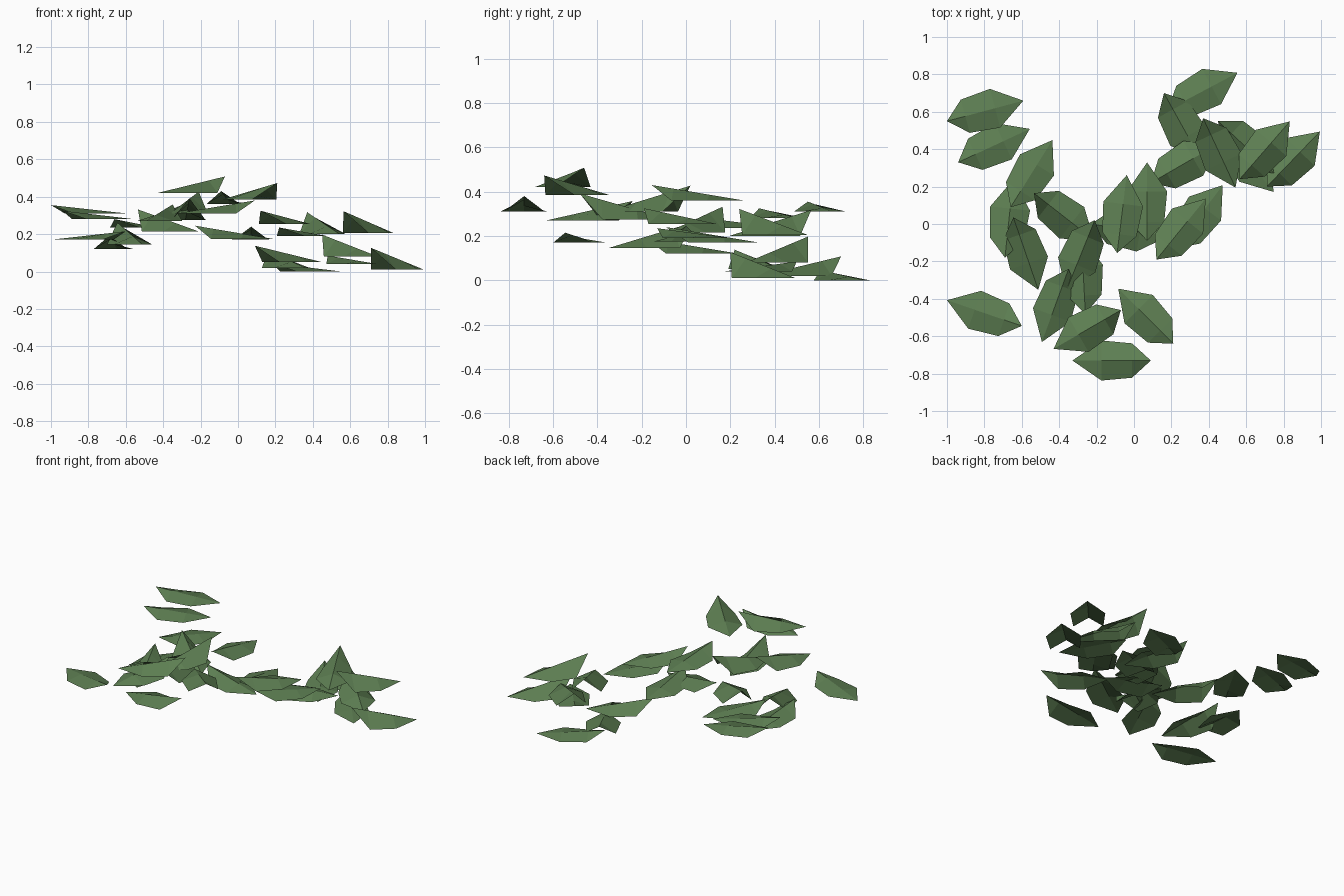
import bpy
from math import radians, cos, sin, sqrt

if "Cube" in bpy.data.objects:
    bpy.data.objects.remove(bpy.data.objects["Cube"])

green = bpy.data.materials.new("leaf_green")
green.diffuse_color = (0.11, 0.21, 0.085, 1)
green.use_nodes = True
green.node_tree.nodes["Principled BSDF"].inputs["Base Color"].default_value = green.diffuse_color

RIB = 0.425                               # midrib length shared by all leaves
STATIONS = [(0.24, 0.092), (0.63, 0.107)]  # (fraction along rib, half width)


def leaf_mesh(name, rise):
    """Folded sheet along +x: raised stem end, straight midrib, flat rim."""
    length = sqrt(RIB ** 2 - rise ** 2)
    verts = [(0, 0, rise)]
    for s, w in STATIONS:
        x = s * length
        verts += [(x, w, 0), (x, 0, rise * (1 - s)), (x, -w, 0)]
    verts.append((length, 0, 0))
    faces = [(0, 2, 1), (0, 3, 2), (1, 2, 5, 4), (2, 3, 6, 5),
             (4, 5, 7), (5, 6, 7)]
    # Wind every face so it looks upward
    faces = [f[::-1] for f in faces]
    mesh = bpy.data.meshes.new(name)
    mesh.from_pydata(verts, [], faces)
    if mesh.polygons[0].normal.z < 0:
        mesh.flip_normals()
    mesh.materials.append(green)
    mesh.update()
    return mesh


# Leaves sorted by steepness; each placed by stem x, y, rim height, heading
flat = [(.18, .61, 0, 28), (.48, .5, .04, -51), (-1, .55, .31, 15),
        (-.94, .33, .28, 25), (-.66, .09, .235, 58), (.22, -.13, .19, 53),
        (-.6, -.545, .17, 161)]
gentle = [(-.69, -.18, .12, 84), (-.09, -.155, .36, 83), (.07, -.09, .17, 90),
          (-.23, 0, .175, -9), (.12, -.19, .255, 51), (.09, -.73, .31, 180)]
medium = [(.16, .7, .02, -61), (.21, -.64, .385, 135), (-.35, -.24, .27, -110),
          (.09, .22, .05, 30), (-.07, -.46, .42, -150)]
steep = [(.37, .565, .2, -65), (.45, .55, .08, -43), (.565, .24, .205, 49),
         (.71, .2, .01, 46), (-.645, .035, .145, -71), (-.535, .165, .215, -38),
         (-.21, .02, .31, -112), (-.26, -.48, .275, 93)]

for kind, rise, places in (("flat", .045, flat), ("gentle", .07, gentle),
                           ("medium", .088, medium), ("steep", .117, steep)):
    mesh = leaf_mesh(kind + "_leaf", rise)
    for i, (x, y, z, heading) in enumerate(places):
        leaf = bpy.data.objects.new(f"{kind}_leaf_{i + 1}", mesh)
        leaf.location = (x, y, z)
        leaf.rotation_euler.z = radians(heading)
        bpy.context.collection.objects.link(leaf)
